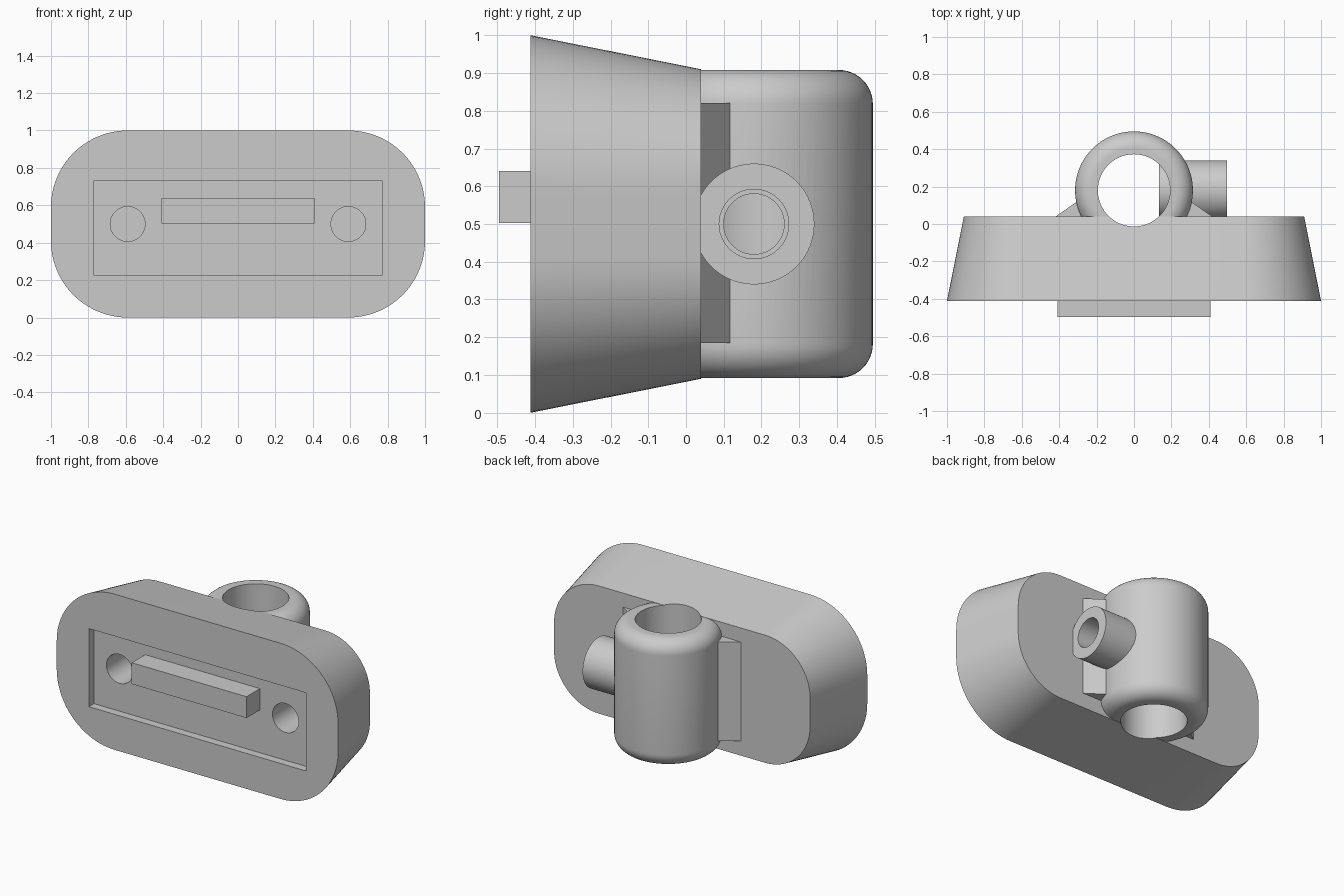
import bpy, bmesh
from math import sin, cos, pi, radians
from mathutils import Vector

if "Cube" in bpy.data.objects:
    bpy.data.objects.remove(bpy.data.objects["Cube"])

SEG = 96


def loft(name, loops):
    """Closed solid through matching loops of points, capped at both ends."""
    bm = bmesh.new()
    rings = [[bm.verts.new(p) for p in loop] for loop in loops]
    n = len(rings[0])
    for a, b in zip(rings, rings[1:]):
        for i in range(n):
            j = (i + 1) % n
            bm.faces.new((a[i], a[j], b[j], b[i]))
    bm.faces.new(rings[0])
    bm.faces.new(rings[-1])
    bmesh.ops.recalc_face_normals(bm, faces=bm.faces)
    mesh = bpy.data.meshes.new(name)
    bm.to_mesh(mesh)
    bm.free()
    ob = bpy.data.objects.new(name, mesh)
    bpy.context.collection.objects.link(ob)
    return ob


def turned(name, centre, axis, profile):
    """Round solid along an axis; profile is (radius, position) pairs."""
    k = "XYZ".index(axis)
    u, v = (k + 1) % 3, (k + 2) % 3
    loops = []
    for r, t in profile:
        loop = []
        for i in range(SEG):
            a = 2 * pi * i / SEG
            p = Vector(centre)
            p[k] = t
            p[u] += r * cos(a)
            p[v] += r * sin(a)
            loop.append(p)
        loops.append(loop)
    return loft(name, loops)


def box(name, lo, hi):
    return loft(name, [[(lo[0], y, lo[2]), (hi[0], y, lo[2]),
                        (hi[0], y, hi[2]), (lo[0], y, hi[2])] for y in (lo[1], hi[1])])


def rounded(hx, hz, r, y, steps=24):
    """Rounded rectangle in the xz plane, centred on z = 0.5."""
    pts = []
    for q, (sx, sz) in enumerate(((1, 1), (-1, 1), (-1, -1), (1, -1))):
        for i in range(steps + 1):
            a = (q + i / steps) * pi / 2
            pts.append((sx * (hx - r) + r * cos(a), y, 0.5 + sz * (hz - r) + r * sin(a)))
    return pts


def combine(target, other, op):
    mod = target.modifiers.new(op, 'BOOLEAN')
    mod.operation, mod.object, mod.solver = op, other, 'EXACT'
    bpy.context.view_layer.objects.active = target
    bpy.ops.object.modifier_apply(modifier=mod.name)
    bpy.data.objects.remove(other)


# Tapered housing
body = loft("connector_housing", [rounded(1, 0.5, 0.41, -0.412),
                                  rounded(0.91, 0.41, 0.32, 0.04)])

# Upright sleeve with rounded outer edges
R, F, ZB, ZT = 0.315, 0.09, 0.092, 0.908
arc = [i / 12 * pi / 2 for i in range(13)]
profile = [(R - F + F * sin(a), ZB + F - F * cos(a)) for a in arc]
profile += [(R - F + F * cos(a), ZT - F + F * sin(a)) for a in arc]
combine(body, turned("sleeve", (0, 0.18, 0), 'Z', profile), 'UNION')

# Sloped gussets either side of the sleeve
combine(body, loft("gussets", [[(-0.433, 0.03, z), (0.433, 0.03, z),
                                (0.25, 0.158, z), (-0.25, 0.158, z)]
                               for z in (0.185, 0.82)]), 'UNION')

# Vertical bore
combine(body, turned("bore", (0, 0.18, 0), 'Z', [(0.193, -0.2), (0.193, 1.2)]), 'DIFFERENCE')

# Side boss with stepped screw hole
combine(body, turned("side_boss", (0, 0.18, 0.5), 'X', [(0.16, 0.135), (0.16, 0.497)]), 'UNION')
combine(body, turned("screw_hole", (0, 0.18, 0.5), 'X',
                     [(0.08, 0.05), (0.08, 0.2), (0.092, 0.2001), (0.092, 0.6)]), 'DIFFERENCE')

# Front pocket and two blind holes
combine(body, box("pocket", (-0.772, -0.6, 0.228), (0.772, -0.36, 0.73)), 'DIFFERENCE')
for s in (-1, 1):
    combine(body, turned("blind_hole", (s * 0.59, 0, 0.5), 'Y',
                         [(0.093, -0.5), (0.093, -0.04)]), 'DIFFERENCE')

# Contact tongue
combine(body, box("tongue", (-0.408, -0.496, 0.503), (0.408, -0.33, 0.64)), 'UNION')

bpy.ops.object.select_all(action='DESELECT')
body.select_set(True)
bpy.context.view_layer.objects.active = body
bpy.ops.object.shade_smooth_by_angle(angle=radians(25))
